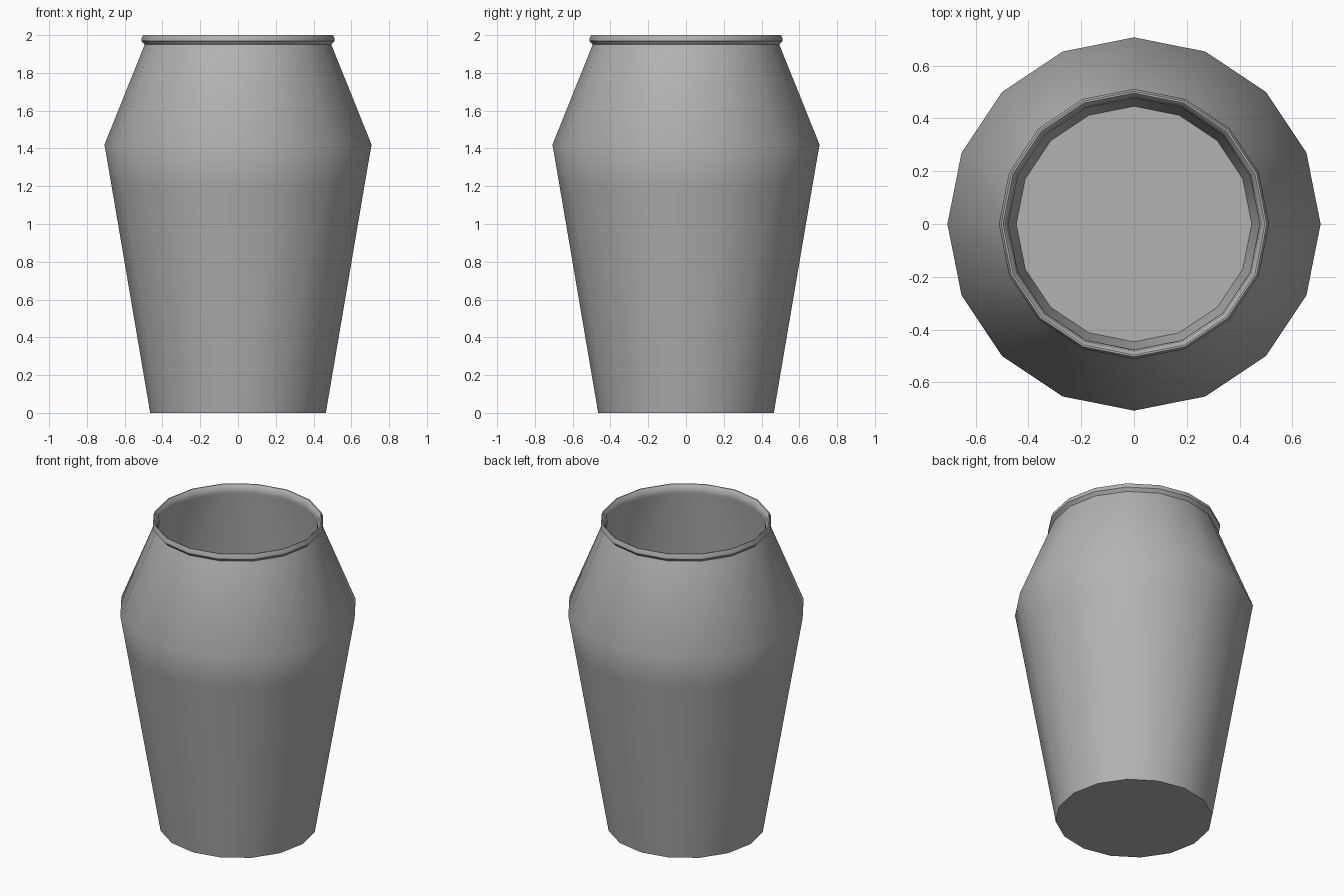
import bpy, bmesh, math

if "Cube" in bpy.data.objects:
    bpy.data.objects.remove(bpy.data.objects["Cube"])

SIDES = 16


def lathe(name, profile):
    """Revolve an (r, z) profile around the z axis."""
    bm = bmesh.new()
    verts = [bm.verts.new((r, 0, z)) for r, z in profile]
    edges = [bm.edges.new(pair) for pair in zip(verts, verts[1:])]
    bmesh.ops.spin(bm, geom=verts + edges, cent=(0, 0, 0), axis=(0, 0, 1),
                   angle=math.tau, steps=SIDES, use_duplicate=False)
    bmesh.ops.remove_doubles(bm, verts=bm.verts, dist=0.0005)
    bmesh.ops.recalc_face_normals(bm, faces=bm.faces)
    mesh = bpy.data.meshes.new(name)
    bm.to_mesh(mesh)
    bm.free()
    obj = bpy.data.objects.new(name, mesh)
    bpy.context.collection.objects.link(obj)
    bpy.context.view_layer.objects.active = obj
    obj.select_set(True)
    bpy.ops.object.shade_smooth_by_angle(angle=math.radians(40))
    obj.select_set(False)
    return obj


# Hollow vase: base, body, shoulder, rolled lip, then back down the inner wall
vase = lathe("vase", [
    (0, 0), (0.465, 0), (0.669, 1.2), (0.707, 1.42), (0.494, 1.95),
    (0.512, 1.97), (0.512, 1.978), (0.503, 2.0),
    (0.496, 2.0), (0.482, 1.985), (0.476, 1.95),
    (0.686, 1.42), (0.648, 1.2), (0.446, 0.02), (0, 0.02),
])

# Dark grey clay
clay = bpy.data.materials.new("grey_clay")
clay.diffuse_color = (0.45, 0.45, 0.45, 1)
clay.use_nodes = True
clay.node_tree.nodes["Principled BSDF"].inputs["Base Color"].default_value = clay.diffuse_color
vase.data.materials.append(clay)
